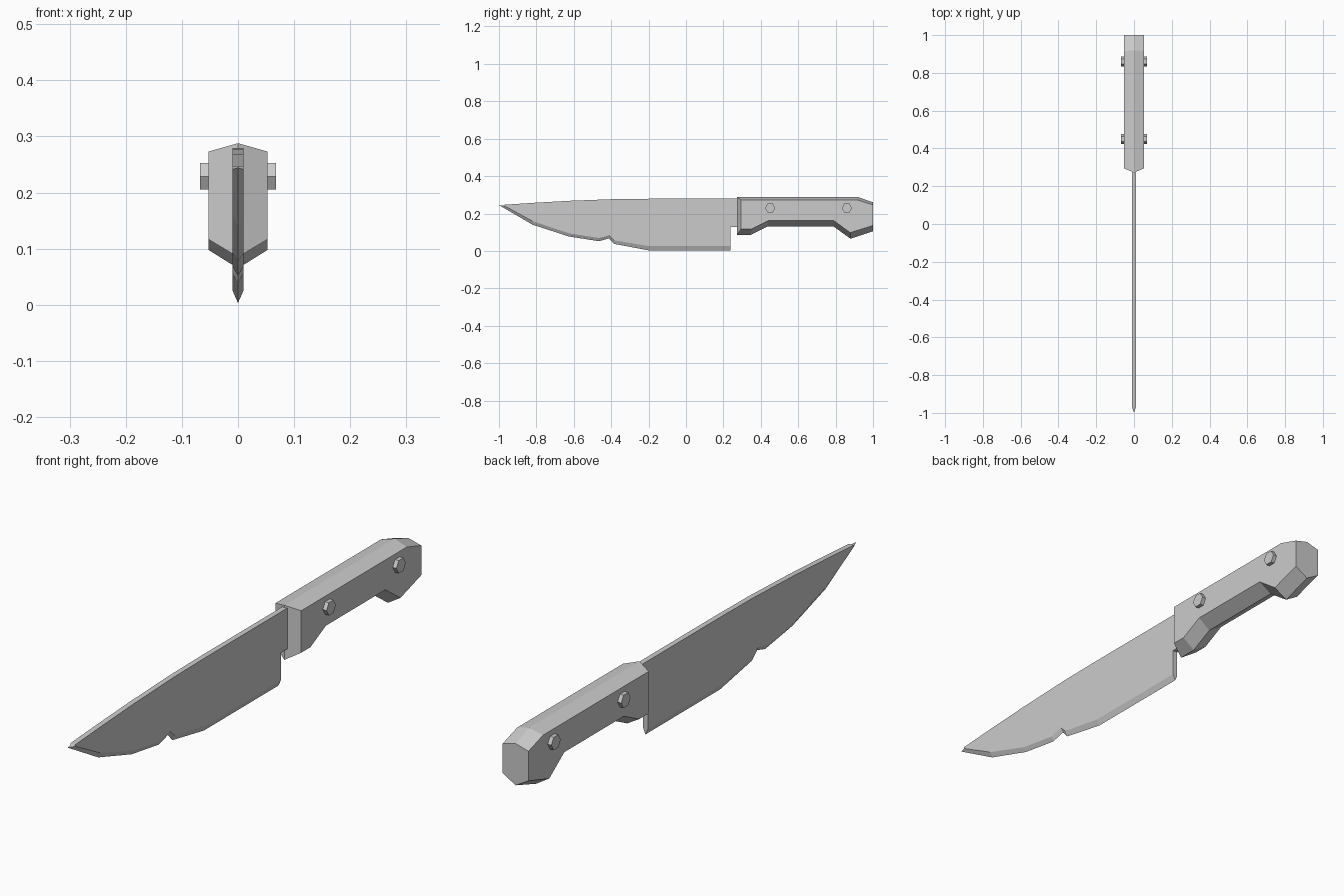
import bpy, bmesh, math

if "Cube" in bpy.data.objects:
    bpy.data.objects.remove(bpy.data.objects["Cube"])


def loft(name, rings, closed_rings, cap_ends=False, close_path=False, side_columns=()):
    """Skin a list of equally sized point rings with flat faces."""
    bm = bmesh.new()
    rows = [[bm.verts.new(p) for p in ring] for ring in rings]
    n = len(rows[0])
    pairs = list(zip(rows, rows[1:])) + ([(rows[-1], rows[0])] if close_path else [])
    for a, b in pairs:
        for i in range(n if closed_rings else n - 1):
            j = (i + 1) % n
            bm.faces.new((a[i], a[j], b[j], b[i]))
    if cap_ends:
        bm.faces.new(rows[0])
        bm.faces.new(rows[-1])
    for c in side_columns:
        bm.faces.new([r[c] for r in rows])
    bmesh.ops.remove_doubles(bm, verts=bm.verts, dist=1e-5)
    bmesh.ops.recalc_face_normals(bm, faces=bm.faces)
    mesh = bpy.data.meshes.new(name)
    bm.to_mesh(mesh)
    bm.free()
    obj = bpy.data.objects.new(name, mesh)
    bpy.context.collection.objects.link(obj)
    return obj


# Blade: stations of (y, cutting edge z, bevel z, spine z), with a chip in the edge
T = 0.01
stations = [
    (-0.82, 0.14, 0.159, 0.257), (-0.625, 0.077, 0.094, 0.268),
    (-0.465, 0.052, 0.069, 0.274), (-0.412, 0.067, 0.083, 0.276),
    (-0.385, 0.038, 0.057, 0.277), (-0.20, 0.003, 0.026, 0.279),
    (0.238, 0.003, 0.026, 0.279)]
rings = [[(0, -1, 0.245)] + [(x, -0.97, z) for x, z in
         ((T, 0.241), (T, 0.247), (-T, 0.247), (-T, 0.241))]]
for y, edge, bevel, spine in stations:
    rings.append([(0, y, edge), (T, y, bevel), (T, y, spine),
                  (-T, y, spine), (-T, y, bevel)])
loft("blade", rings, True, cap_ends=True)

# Tang joining blade and handle
rings = [[(T, y, 0.127), (T, y, 0.279), (-T, y, 0.279), (-T, y, 0.127)]
         for y in (0.238, 0.32)]
loft("tang", rings, True, cap_ends=True)

# Handle: ridge outline on the centre plane, smaller outline on the side faces
W = 0.053
ridge = [(0.272, 0.288), (0.92, 0.288), (1.0, 0.26), (1.0, 0.105),
         (0.88, 0.065), (0.79, 0.13), (0.435, 0.13), (0.345, 0.085), (0.272, 0.085)]
side = [(0.295, 0.273), (0.915, 0.273), (1.0, 0.246), (1.0, 0.136),
        (0.878, 0.098), (0.79, 0.162), (0.44, 0.162), (0.35, 0.117), (0.295, 0.117)]
rings = [[(-W, *s), (0, *r), (W, *s)] for r, s in zip(ridge, side)]
loft("handle", rings, False, close_path=True, side_columns=(0, 2))

# Hexagonal rivets through the handle
for i, y in enumerate((0.45, 0.86)):
    bpy.ops.mesh.primitive_cylinder_add(vertices=6, radius=0.0275, depth=0.136,
                                        location=(0, y, 0.229),
                                        rotation=(0, math.pi / 2, 0))
    bpy.context.object.name = f"rivet_{i + 1}"
